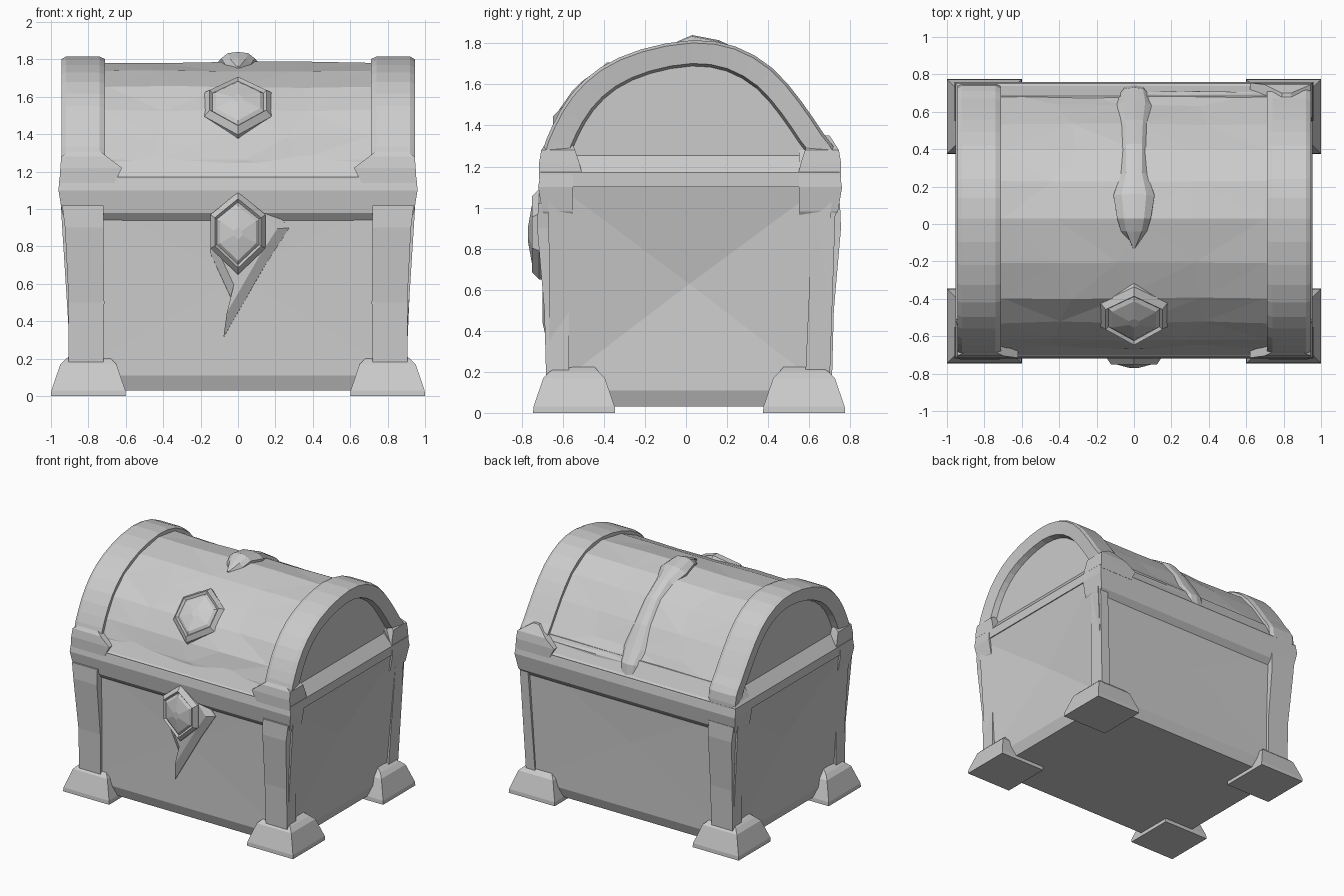
import bpy, bmesh, math, random
from mathutils import Vector, Matrix

if "Cube" in bpy.data.objects:
    bpy.data.objects.remove(bpy.data.objects["Cube"])

random.seed(4)


def finish(name, bm, matrix=None):
    bmesh.ops.remove_doubles(bm, verts=bm.verts, dist=0.0005)
    bmesh.ops.recalc_face_normals(bm, faces=bm.faces)
    if matrix:
        bm.transform(matrix)
        if matrix.determinant() < 0:
            bmesh.ops.reverse_faces(bm, faces=bm.faces)
    me = bpy.data.meshes.new(name)
    bm.to_mesh(me)
    bm.free()
    ob = bpy.data.objects.new(name, me)
    bpy.context.collection.objects.link(ob)
    return ob


def skin(bm, rings, caps=True):
    """Bridge equal-length closed rings of points."""
    vs = [[bm.verts.new(p) for p in r] for r in rings]
    n = len(vs[0])
    for a, b in zip(vs, vs[1:]):
        for i in range(n):
            j = (i + 1) % n
            bm.faces.new((a[i], a[j], b[j], b[i]))
    if caps:
        bm.faces.new(vs[0])
        bm.faces.new(vs[-1])
    return vs


def loft(name, rings, matrix=None):
    bm = bmesh.new()
    skin(bm, rings)
    return finish(name, bm, matrix)


def rect(z, x0, x1, y0, y1):
    return [(x0, y0, z), (x1, y0, z), (x1, y1, z), (x0, y1, z)]


# Chest body: tapered box with chamfered underside, dented end walls
bm = bmesh.new()
skin(bm, [rect(0.03, -0.86, 0.86, -0.635, 0.66),
          rect(0.11, -0.89, 0.89, -0.665, 0.69),
          rect(1.14, -0.955, 0.955, -0.67, 0.71)])
bm.faces.ensure_lookup_table()
walls = [f for f in bm.faces if abs(f.normal.z) < 0.5 and f.calc_area() > 0.8]
for f in walls:
    c = f.calc_center_median()
    v = bmesh.ops.poke(bm, faces=[f])["verts"][0]
    if abs(c.x) > 0.5:
        v.co.x *= 0.93
    else:
        v.co.y *= 0.99
finish("chest_body", bm)

# Rim between body and lid: deep front and back rails, sloped lid base
for name, s, y in (("front_rim", -1, 0.72), ("back_rim", 1, 0.76)):
    loft(name, [rect(0.92, -0.90, 0.90, s * 0.55, s * (y - 0.07)),
                rect(0.98, -0.94, 0.94, s * 0.55, s * (y - 0.02)),
                rect(1.10, -0.96, 0.96, s * 0.55, s * y),
                rect(1.16, -0.955, 0.955, s * 0.55, s * (y - 0.01)),
                rect(1.29, -0.88, 0.88, s * 0.55, s * (y - 0.075))])
loft("lid_base", [rect(1.10, -0.955, 0.955, -0.70, 0.74),
                  rect(1.17, -0.955, 0.955, -0.71, 0.75),
                  rect(1.26, -0.88, 0.88, -0.62, 0.67)])

# Barrel lid profile
ARCH = [(-0.71, 1.15), (-0.70, 1.27), (-0.65, 1.40), (-0.56, 1.55), (-0.42, 1.68),
        (-0.22, 1.77), (0.03, 1.815), (0.24, 1.785), (0.42, 1.68), (0.56, 1.52),
        (0.67, 1.36), (0.74, 1.26), (0.75, 1.15)]


def smoothed(pts):
    """Insert a Catmull-Rom midpoint between neighbours."""
    out = [pts[0]]
    for i in range(len(pts) - 1):
        a, b, c, d = pts[max(i - 1, 0)], pts[i], pts[i + 1], pts[min(i + 2, len(pts) - 1)]
        out.append(tuple((9 * (q + r) - p - t) / 16 for p, q, r, t in zip(a, b, c, d)))
        out.append(c)
    return out


def arch(s, x, pts=ARCH):
    return [(x, 0.02 + (y - 0.02) * s, 1.15 + (z - 1.15) * s) for y, z in pts]


# Lid panel: faceted with small dents
bm = bmesh.new()
rows = skin(bm, [arch(0.95, x) for x in (-0.885, -0.70, -0.38, -0.02, 0.35, 0.70, 0.885)])
for row in rows[2:-2]:
    for v in row[1:-1]:
        k = 1 + random.uniform(-0.02, 0.012)
        v.co = Vector((v.co.x + random.uniform(-0.08, 0.08),
                       0.02 + (v.co.y - 0.02) * k, 1.15 + (v.co.z - 1.15) * k))
bmesh.ops.triangulate(bm, faces=[f for f in bm.faces if len(f.verts) == 4])
finish("lid_panel", bm)

# Arched end bands, each a closed loop section swept along the profile
FINE = smoothed(ARCH)
SECTION = [(0.90, 0.71), (0.98, 0.71), (1.0, 0.74), (1.0, 0.92),
           (0.98, 0.945), (0.83, 0.93), (0.80, 0.86)]
for name, s in (("right_lid_band", 1), ("left_lid_band", -1)):
    rails = [arch(k, s * x, FINE) for k, x in SECTION]
    loft(name, [[r[i] for r in rails] for i in range(len(FINE))])

# Feet, corner posts and lid corner brackets
for sx, xn in ((-1, "left"), (1, "right")):
    for sy, yn in ((-1, "front"), (1, "back")):
        yc = 0.545 if sy < 0 else 0.575
        flip = Matrix.Diagonal((sx, sy, 1, 1))
        sq = lambda z, h, d=0: rect(z, 0.8 + d - h, 0.8 + d + h, yc + d - h, yc + d + h)
        loft(f"{yn}_{xn}_foot", [sq(0, 0.2), sq(0.03, 0.198), sq(0.17, 0.15),
                                 sq(0.20, 0.12), sq(0.26, 0.05, -0.02)], flip)
        f = yc + 0.125
        if (sx, sy) == (1, 1):
            # back right corner has only a slim wedge
            loft("back_right_post", [rect(0.15, 0.82, 0.90, f - 0.12, f),
                                     rect(1.05, 0.87, 0.94, f - 0.08, f + 0.03)], flip)
        else:
            loft(f"{yn}_{xn}_post",
                 [rect(0.12, 0.72, 0.905, f - 0.10, f + 0.01),
                  rect(0.50, 0.715, 0.905, f - 0.10, f + 0.02),
                  rect(0.90, 0.72, 0.925, f - 0.08, f + 0.055),
                  rect(1.02, 0.72, 0.94, f - 0.06, f + 0.05)], flip)
        if (sx, sy) != (-1, 1):
            e = 0.72 if sy < 0 else 0.76
            loft(f"{yn}_{xn}_bracket",
                 [rect(1.14, 0.66, 0.955, e - 0.22, e - 0.005),
                  rect(1.22, 0.62, 0.95, e - 0.20, e - 0.005),
                  rect(1.28, 0.70, 0.945, e - 0.18, e - 0.015),
                  rect(1.35, 0.79, 0.84, e - 0.15, e - 0.06)], flip)


# Faceted ornaments: outline in x-z, stepped forward to a point
def ornament(name, loc, tilt, outline, steps):
    rings = [[(x * k, -d, z * k) for x, z in outline] for k, d in steps]
    m = Matrix.Translation(loc) @ Matrix.Rotation(math.radians(tilt), 4, 'X')
    return loft(name, rings, m)


HEX = [(0, 0.22), (0.18, 0.10), (0.18, -0.08), (0, -0.22), (-0.18, -0.08), (-0.18, 0.10)]
PLATE = [(0, 0.26), (0.17, 0.14), (0.28, 0.02), (0.15, -0.18), (-0.08, -0.58),
         (-0.03, -0.38), (-0.15, -0.12), (-0.15, 0.14)]
STEPS = [(1.0, -0.08), (1.0, 0.01), (0.84, 0.045), (0.76, 0.03), (0.66, 0.045), (0.15, 0.065)]
ornament("lock_plate", (0, -0.65, 0.88), 0, PLATE, [(1.0, -0.05), (0.98, 0.02), (0.75, 0.05)])
ornament("lock_gem", (0, -0.705, 0.87), 0, [(x * 0.82, z) for x, z in HEX], STEPS)
ornament("lid_gem", (0, -0.485, 1.545), -45, HEX, STEPS)

# Ridged strap from a point on the lid top down the back
STRAP = [(-0.13, 1.765, 0.01), (-0.04, 1.81, 0.07), (0.03, 1.84, 0.09), (0.16, 1.815, 0.11),
         (0.28, 1.76, 0.07), (0.43, 1.665, 0.07), (0.56, 1.51, 0.08), (0.66, 1.36, 0.10),
         (0.73, 1.26, 0.08), (0.745, 1.16, 0.08)]


def strap_ring(y, z, w):
    at = lambda s, x: (x, 0.02 + (y - 0.02) * s, 1.15 + (z - 1.15) * s)
    return [at(0.85, -w), at(0.95, -w), at(0.99, -w * 0.6), at(1.0, 0),
            at(0.99, w * 0.6), at(0.95, w), at(0.85, w)]


loft("lid_strap", [strap_ring(*p) for p in STRAP])
